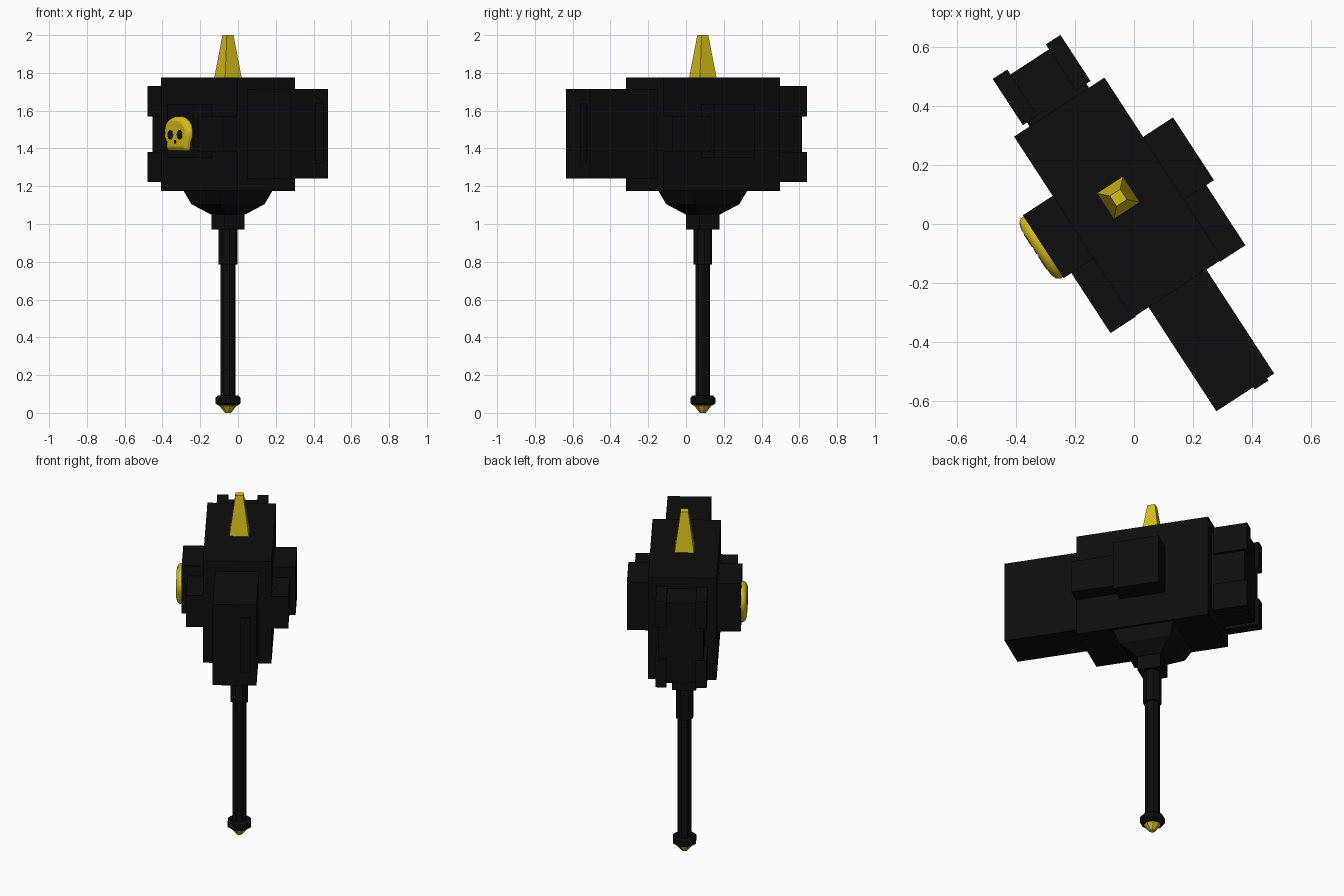
import bpy
import bmesh
import math
from mathutils import Matrix, Vector

cube = bpy.data.objects.get("Cube")
if cube:
    bpy.data.objects.remove(cube, do_unlink=True)


def material(name, color, rough):
    m = bpy.data.materials.new(name)
    m.use_nodes = True
    m.diffuse_color = color
    node = m.node_tree.nodes["Principled BSDF"]
    node.inputs["Base Color"].default_value = color
    node.inputs["Roughness"].default_value = rough
    return m


BLACK = material("black iron", (0.004, 0.004, 0.004, 1), 0.6)
GOLD = material("gold", (0.68, 0.51, 0.01, 1), 0.5)

# The whole hammer is turned about its handle axis: local x runs to the nose
PLACE = Matrix.Translation((-0.053, 0.089, 0)) @ Matrix.Rotation(math.radians(-56.9), 4, "Z")


def finish(name, bm, mat):
    bmesh.ops.recalc_face_normals(bm, faces=bm.faces[:])
    mesh = bpy.data.meshes.new(name)
    bm.to_mesh(mesh)
    bm.free()
    mesh.materials.append(mat)
    ob = bpy.data.objects.new(name, mesh)
    ob.matrix_world = PLACE
    bpy.context.scene.collection.objects.link(ob)
    return ob


def box(name, x, y, z, mat=BLACK):
    """Block between the given (low, high) ranges."""
    bm = bmesh.new()
    bmesh.ops.create_cube(bm, size=1)
    for v in bm.verts:
        v.co = Vector([(r[0] + r[1]) / 2 + c * (r[1] - r[0]) for c, r in zip(v.co, (x, y, z))])
    return finish(name, bm, mat)


def loft(name, rings, mat):
    """Skin closed rings of points and cap both ends."""
    bm = bmesh.new()
    loops = [[bm.verts.new(p) for p in ring] for ring in rings]
    n = len(loops[0])
    for a, b in zip(loops, loops[1:]):
        for i in range(n):
            j = (i + 1) % n
            bm.faces.new((a[i], a[j], b[j], b[i]))
    bm.faces.new(loops[0])
    bm.faces.new(loops[-1])
    return finish(name, bm, mat)


def turned(name, profile, sides, mat):
    """Stack of regular polygons from (radius, height) pairs, flats facing x and y."""
    turn = math.pi / sides
    rings = [[(r * math.cos(turn + math.tau * i / sides), r * math.sin(turn + math.tau * i / sides), z)
              for i in range(sides)] for r, z in profile]
    return loft(name, rings, mat)


def square(name, profile, mat):
    return turned(name, [(h * math.sqrt(2), z) for h, z in profile], 4, mat)


# Head
box("head_body", (-0.367, 0.367), (-0.183, 0.183), (1.175, 1.775))
box("head_nose", (0.36, 0.788), (-0.117, 0.117), (1.24, 1.715))
box("nose_end_plate", (0.785, 0.797), (0.032, 0.088), (1.32, 1.64))
box("head_rear", (-0.55, -0.36), (-0.12, 0.12), (1.24, 1.71))

# Corner blocks around the rear end
for side in (-1, 1):
    y = sorted((side * 0.078, side * 0.137))
    for level, z in (("upper", (1.57, 1.73)), ("lower", (1.222, 1.382))):
        box(f"rear_corner_{level}_{'left' if side > 0 else 'right'}", (-0.57, -0.383), y, z)

# Stepped blocks on both flanks
for side in (-1, 1):
    tag = "left" if side > 0 else "right"
    box(f"flank_block_{tag}", (-0.127, 0.127), sorted((side * 0.17, side * 0.304)), (1.35, 1.633))
    box(f"flank_front_block_{tag}", (0.12, 0.37), sorted((side * 0.17, side * 0.273)), (1.385, 1.572))

# Crown spike and the neck below the head
square("top_spike", [(0.053, 1.77), (0.021, 2.0)], GOLD)
square("neck_funnel", [(0.065, 1.05), (0.14, 1.105), (0.172, 1.18)], BLACK)
square("neck_collar", [(0.064, 0.97), (0.064, 1.06)], BLACK)

# Handle
turned("upper_grip", [(0.05, 0.785), (0.05, 0.98)], 8, BLACK)
turned("handle_shaft", [(0.04, 0.08), (0.04, 0.80)], 8, BLACK)
turned("pommel_ring", [(0.05, 0.038), (0.067, 0.05), (0.067, 0.08), (0.055, 0.092)], 8, BLACK)
turned("pommel_tip", [(0.016, 0.0), (0.045, 0.036), (0.045, 0.042)], 8, GOLD)

# Skull badge: domed brow over a squarer jaw, swelling outward
half = [(0.085, -0.092), (0.1, -0.08), (0.102, -0.045), (0.12, -0.02), (0.122, 0.02)]
half += [(0.122 * math.cos(a), 0.02 + 0.073 * math.sin(a)) for a in (0.35, 0.7, 1.05, 1.35)]
outline = half + [(-x, z) for x, z in reversed(half)]
layers = [(1.0, -0.30), (1.0, -0.315), (0.93, -0.327), (0.75, -0.335)]
badge = loft("skull_badge", [[(x * s, y, 1.478 + z * s) for x, z in outline] for s, y in layers], GOLD)
for poly in badge.data.polygons:
    poly.use_smooth = len(poly.vertices) == 4

# Eye sockets and nose mark as thin plates
def socket(name, cx, cz, rx, rz):
    ring = [(cx + rx * math.cos(math.tau * i / 10), cz + rz * math.sin(math.tau * i / 10)) for i in range(10)]
    loft(name, [[(x, y, z) for x, z in ring] for y in (-0.333, -0.337)], BLACK)


for side in (-1, 1):
    socket(f"eye_socket_{'front' if side > 0 else 'rear'}", side * 0.045, 1.472, 0.026, 0.026)
socket("nose_mark", 0, 1.435, 0.009, 0.01)
